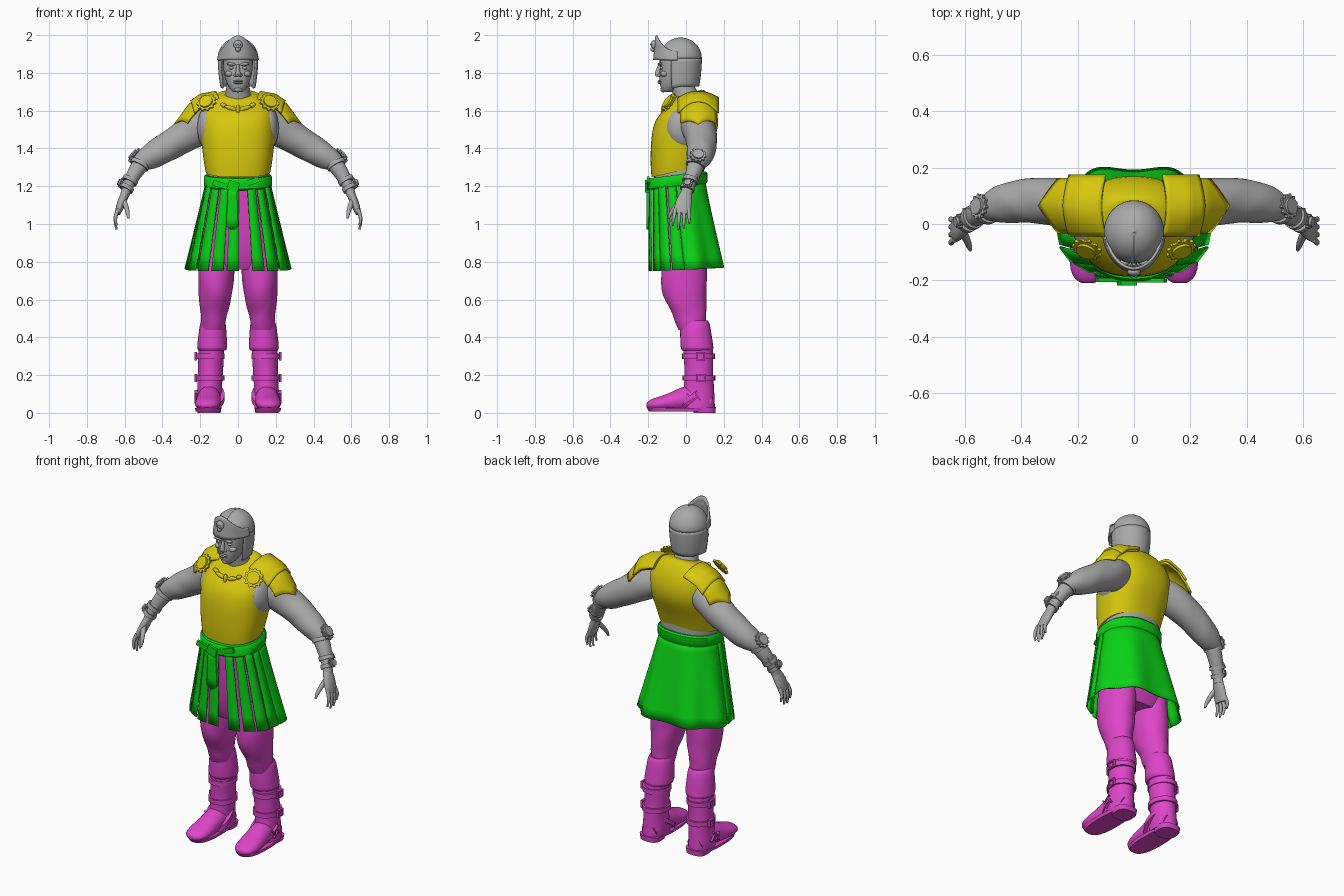
import bpy, bmesh, math
from math import sin, cos, pi, radians
from mathutils import Vector, Matrix

if "Cube" in bpy.data.objects:
    bpy.data.objects.remove(bpy.data.objects["Cube"])


def material(name, rgb):
    m = bpy.data.materials.new(name)
    m.use_nodes = True
    m.diffuse_color = (*rgb, 1)
    m.node_tree.nodes["Principled BSDF"].inputs["Base Color"].default_value = (*rgb, 1)
    return m


GREY = material("pale grey", (0.4, 0.4, 0.4))
GOLD = material("yellow", (0.68, 0.58, 0.004))
GREEN = material("green", (0.003, 0.65, 0.008))
PINK = material("magenta", (0.72, 0.06, 0.58))
made = []


def finish(name, bm, mat, mirror=False, sub=0, solid=0):
    bmesh.ops.recalc_face_normals(bm, faces=bm.faces)
    me = bpy.data.meshes.new(name)
    bm.to_mesh(me)
    bm.free()
    me.materials.append(mat)
    ob = bpy.data.objects.new(name, me)
    bpy.context.collection.objects.link(ob)
    if solid:
        ob.modifiers.new("Thickness", "SOLIDIFY").thickness = solid
    if mirror:
        ob.modifiers.new("Mirror", "MIRROR")
    if sub:
        ob.modifiers.new("Smooth", "SUBSURF").levels = sub
        ob.modifiers["Smooth"].render_levels = sub
    made.append(ob)
    return ob


def oval(a, p=2.0):
    c, s = cos(a), sin(a)
    return math.copysign(abs(c) ** (2 / p), c), math.copysign(abs(s) ** (2 / p), s)


def loft(name, mat, rings, ref=None, p=2.0, n=24, wrinkle=0, mirror=False, sub=1):
    """Skin rings (x, y, z, half width, half depth, tilt); with ref they follow the path."""
    bm = bmesh.new()
    crease = bm.edges.layers.float.new("crease_edge")
    mids = [Vector(r[:3]) for r in rings]
    loops = []
    for i, r in enumerate(rings):
        u, v = Vector((1, 0, 0)), Vector((0, 1, r[5] if len(r) > 5 else 0))
        if ref:
            t = (mids[min(i + 1, len(mids) - 1)] - mids[max(i - 1, 0)]).normalized()
            v = Vector(ref)
            v = (v - t * v.dot(t)).normalized()
            u = v.cross(t)
        loop = []
        for k in range(n):
            c, s = oval(2 * pi * k / n, p)
            f = 1 + wrinkle * sin(3 * 2 * pi * k / n + 2.4 * i) * (0 < i < len(rings) - 1)
            loop.append(bm.verts.new(mids[i] + u * (r[3] * c * f) + v * (r[4] * s * f)))
        loops.append(loop)
    for a, b in zip(loops, loops[1:]):
        for k in range(n):
            bm.faces.new((a[k], a[(k + 1) % n], b[(k + 1) % n], b[k]))
    for loop in (loops[0], loops[-1]):
        for e in bm.faces.new(loop).edges:
            e[crease] = 1
    return finish(name, bm, mat, mirror, sub)


def sheet(name, mat, fn, nu, nv, solid=0.008, mirror=False):
    """Surface from fn(u, v) with both parameters running from 0 to 1."""
    bm = bmesh.new()
    g = [[bm.verts.new(fn(i / nu, j / nv)) for j in range(nv + 1)] for i in range(nu + 1)]
    for i in range(nu):
        for j in range(nv):
            bm.faces.new((g[i][j], g[i + 1][j], g[i + 1][j + 1], g[i][j + 1]))
    return finish(name, bm, mat, mirror, 0, solid)


def ball(name, mat, at, size, rot=(0, 0, 0), mirror=False):
    bm = bmesh.new()
    bmesh.ops.create_uvsphere(bm, u_segments=20, v_segments=12, radius=1)
    turn = Matrix.Rotation(rot[2], 4, "Z") @ Matrix.Rotation(rot[1], 4, "Y") @ Matrix.Rotation(rot[0], 4, "X")
    bm.transform(Matrix.Translation(at) @ turn @ Matrix.Diagonal((*size, 1)))
    return finish(name, bm, mat, mirror)


def box(name, mat, at, size, rot=0, axis="Y", mirror=False):
    bm = bmesh.new()
    bmesh.ops.create_cube(bm, size=1)
    bm.transform(Matrix.Translation(at) @ Matrix.Rotation(rot, 4, axis) @ Matrix.Diagonal((*size, 1)))
    return finish(name, bm, mat, mirror)


def rosette(name, mat, at, facing, r):
    """Toothed disc with a raised round centre, on both sides."""
    bm = bmesh.new()
    for count, radius, tooth, h in ((44, r, 0.84, 0.012), (28, r * 0.66, 1, 0.022)):
        ring = [bm.verts.new((radius * (tooth if k % 4 < 2 else 1) * cos(2 * pi * k / count),
                              radius * (tooth if k % 4 < 2 else 1) * sin(2 * pi * k / count), 0)) for k in range(count)]
        face = bm.faces.new(ring)
        out = bmesh.ops.extrude_face_region(bm, geom=[face])["geom"]
        bmesh.ops.translate(bm, vec=(0, 0, h), verts=[g for g in out if isinstance(g, bmesh.types.BMVert)])
    bm.transform(Matrix.Translation(at) @ Vector(facing).to_track_quat("Z", "Y").to_matrix().to_4x4())
    return finish(name, bm, mat, True)


# Trousers
loft("hips", PINK, [(0, -.04, 1.23, .155, .13), (0, -.03, 1.1, .17, .14), (0, -.015, .95, .19, .145),
                    (0, -.01, .82, .195, .13), (0, -.01, .76, .16, .1)], p=2.4)
loft("trouser_leg", PINK, [(.11, -.01, .9, .09, .12), (.113, -.01, .76, .098, .122), (.118, -.012, .69, .095, .123),
     (.12, -.008, .62, .088, .118), (.124, .008, .56, .08, .1), (.128, .02, .52, .068, .088),
     (.13, .025, .48, .066, .085), (.13, .03, .44, .06, .07)], wrinkle=.035, mirror=True)
# Boots
loft("boot_cuff", PINK, [(.132, .045, .49, .058, .07), (.133, .048, .475, .07, .08), (.135, .052, .41, .075, .084),
     (.137, .06, .335, .084, .09), (.137, .06, .33, .07, .08)], mirror=True)
loft("boot_shaft", PINK, [(.14, .062, .36, .066, .078), (.143, .066, .29, .07, .08), (.145, .067, .24, .066, .075),
     (.148, .069, .18, .068, .078), (.15, .068, .13, .064, .08), (.152, .066, .07, .068, .088),
     (.153, .064, .02, .067, .09)], wrinkle=.02, mirror=True)
loft("boot_foot", PINK, [(.152, .13, .05, .05, .045), (.152, .06, .075, .062, .07), (.153, 0, .078, .062, .07),
     (.157, -.06, .06, .066, .053), (.16, -.12, .05, .07, .042), (.163, -.17, .044, .064, .034),
     (.164, -.2, .04, .045, .022), (.164, -.21, .04, .02, .01)], ref=(0, 0, 1), mirror=True)
loft("boot_sole", PINK, [(.158, -.03, .008, .066, .165), (.158, -.03, .026, .07, .178)], p=2.6, mirror=True, sub=0)
loft("boot_heel", PINK, [(.153, .098, 0, .06, .058), (.153, .098, .03, .066, .06)], p=3, mirror=True, sub=0)
for i, (y, z, tilt) in enumerate(((.066, .3, 0), (.069, .185, 0), (.03, .085, .7))):
    loft(f"boot_strap_{i}", PINK, [(.147, y, z - .014, .076, .087, tilt), (.147, y, z + .014, .076, .087, tilt)],
         mirror=True, sub=0)
    bx = .224 if i < 2 else .222
    for s in (-1, 1):
        box(f"buckle_side_{i}", PINK, (bx, y + .01 + s * .02, z), (.014, .008, .044), tilt, "X", True)
        box(f"buckle_bar_{i}", PINK, (bx, y + .01, z + s * .018), (.014, .044, .008), tilt, "X", True)


# Skirt: a point at angle phi from the front, t from belt to hem
def skirt(phi, t, out=0.0):
    s, c = oval(phi, 2.3)[::-1]
    rx, ry, cy = .168 + .107 * t + out, .147 + .055 * t + out, -.047 + .05 * t
    return Vector((rx * s, cy - ry * c, 1.235 - (.485 - .02 * (1 - cos(phi)) / 2) * t))


def strip(phi, width, out):
    def fn(u, v):
        p = skirt(phi, u, out)
        side = skirt(phi + .05, u) - skirt(phi - .05, u)
        side.z = 0
        return p + side.normalized() * ((v - .5) * width * (.62 + .38 * u))
    return fn


for i, deg in enumerate((0, 20, 40, 60, 80)):
    for s in ((1, -1) if deg else (1,)):
        sheet(f"skirt_strip_{i}", GREEN, strip(radians(deg * s) - .07 * (deg == 0), .066, .004 * (i % 2)), 6, 2)


def back_cloth(u, v):
    phi = radians(88 + 184 * v)
    return skirt(phi, u, .012 * u * sin(v * 22))


sheet("skirt_back", GREEN, back_cloth, 8, 60)
# Belt with knot and hanging end
loft("belt", GREEN, [(0, -.045, z, .172 + w, .15 + w, .12) for z, w in
                     ((1.195, 0), (1.205, .008), (1.25, .008), (1.26, 0))], p=2.3, n=40, sub=0)
box("belt_knot", GREEN, (-.025, -.205, 1.2), (.06, .025, .05), .3)
box("belt_wrap_left", GREEN, (.05, -.2, 1.215), (.13, .014, .03), -.35)
box("belt_wrap_right", GREEN, (-.085, -.198, 1.205), (.1, .014, .03), .3)
sheet("belt_end", GREEN, lambda u, v: Vector((-.03 + (v - .5) * (.045 + .02 * u), -.21, 1.2 - u * .21 - .02 * sin(pi * v) * u)),
      4, 6, .012)

# Shirt and breastplate
loft("shirt_waist", GREY, [(0, -.04, 1.2, .165, .135), (0, -.035, 1.29, .165, .13), (0, -.03, 1.4, .17, .13)], p=2.3)
loft("breastplate", GOLD, [(0, -.045, 1.278, .172, .138, .22), (0, -.04, 1.33, .182, .148, .17),
     (0, -.028, 1.4, .19, .16, .1), (0, -.008, 1.48, .2, .175, .03), (0, .003, 1.55, .2, .17, 0),
     (0, .02, 1.61, .19, .14, .05), (0, .02, 1.655, .158, .108, .2), (0, .015, 1.685, .115, .085, .3),
     (0, .012, 1.69, .09, .07, .3)], p=2.4, n=40)
ball("sleeve_opening", GREY, (.16, -.005, 1.51), (.058, .1, .11), mirror=True)
rosette("chest_rosette", GOLD, (.165, -.085, 1.64), (.3, -.75, .55), .055)
ball("chest_crest_body", GOLD, (0, -.118, 1.605), (.012, .014, .028))
ball("chest_crest_wing", GOLD, (.036, -.112, 1.613), (.036, .012, .012), (0, -.3, 0), True)
ball("chest_crest_ring", GOLD, (.075, -.1, 1.628), (.02, .012, .012), (0, -.5, 0), True)
loft("chest_crest_tail", GOLD, [(0, -.14, 1.55, .003, .006), (0, -.122, 1.6, .01, .008)], n=8, sub=0)

# Shoulder guards in two overlapping layers
SPINE = [Vector((.115, 0, 1.693)), Vector((.2, 0, 1.678)), Vector((.262, 0, 1.635)), Vector((.34, 0, 1.528))]


def guard(reach, point, lift):
    def fn(u, v):
        w = 2 * v - 1
        t = u * reach * (1 - point * abs(w)) * 3
        k = min(int(t), 2)
        p = SPINE[k].lerp(SPINE[k + 1], t - k)
        p += Vector((-.012 * w * w, .065 + (.098 + lift) * w, lift - (.035 + .035 * u) * w * w))
        return p
    return fn


sheet("shoulder_guard_lower", GOLD, guard(1, .24, 0), 12, 12, .012, True)
sheet("shoulder_guard_upper", GOLD, guard(.62, .08, .012), 9, 12, .012, True)

# Sleeves, forearms and hands
loft("sleeve", GREY, [(.15, .045, 1.53, .09, .09), (.22, .07, 1.505, .095, .092), (.28, .08, 1.465, .087, .086),
     (.34, .084, 1.43, .08, .082), (.39, .082, 1.4, .077, .078), (.43, .078, 1.375, .074, .075),
     (.475, .07, 1.35, .066, .068), (.51, .06, 1.33, .052, .054), (.53, .055, 1.315, .04, .042)],
     ref=(0, 1, 0), wrinkle=.045, mirror=True)
loft("forearm", GREY, [(.5, .06, 1.335, .045, .045), (.535, .045, 1.29, .044, .045), (.57, .025, 1.23, .034, .036),
     (.592, .005, 1.18, .026, .03), (.6, 0, 1.15, .024, .032)], ref=(0, 1, 0), mirror=True)
for i, (x, y, z, r) in enumerate(((.52, .052, 1.315, .053), (.572, .023, 1.23, .043), (.59, .008, 1.19, .039))):
    loft(f"bracer_band_{i}", GREY, [(x - .005, y + .003, z + .009, r, r), (x + .005, y - .003, z - .009, r, r)],
         ref=(0, 1, 0), mirror=True, sub=0)
box("bracer_plate", GREY, (.573, .035, 1.265), (.016, .045, .1), -.6, mirror=True)
rosette("elbow_rosette", GREY, (.545, .062, 1.36), (.75, .1, .6), .045)
rosette("wrist_rosette", GREY, (.615, .01, 1.215), (.9, -.1, .4), .026)
loft("palm", GREY, [(.595, .002, 1.165, .022, .03), (.61, -.008, 1.13, .024, .042), (.628, -.018, 1.085, .021, .046),
     (.637, -.022, 1.055, .015, .043)], ref=(0, 1, 0), mirror=True)
for i in range(4):
    y, low = -.055 + .023 * i, (.99, .97, .975, 1.0)[i]
    loft(f"finger_{i}", GREY, [(.634, y, 1.08, .011, .011), (.65, y * 1.15, 1.04, .0105, .011),
         (.65, y * 1.25, low + .03, .009, .009), (.643, y * 1.25, low, .005, .005)], ref=(0, 1, 0), n=10, mirror=True)
loft("thumb", GREY, [(.605, -.03, 1.125, .014, .016), (.59, -.062, 1.085, .013, .014), (.583, -.083, 1.055, .011, .011),
     (.58, -.092, 1.03, .006, .006)], ref=(1, 0, 0), n=10, mirror=True)

# Neck and face
loft("neck", GREY, [(0, .015, 1.64, .085, .075, .3), (0, 0, 1.68, .068, .066, .2), (0, -.02, 1.73, .06, .062),
                    (0, -.03, 1.8, .06, .06)])
loft("face", GREY, [(0, -.098, 1.698, .024, .024), (0, -.09, 1.71, .04, .042), (0, -.075, 1.74, .058, .064),
     (0, -.062, 1.775, .07, .079), (0, -.058, 1.81, .077, .082), (0, -.058, 1.84, .079, .08),
     (0, -.055, 1.88, .08, .088), (0, -.05, 1.92, .07, .08)], p=2.2)
loft("nose", GREY, [(0, -.138, 1.845, .008, .01), (0, -.147, 1.815, .01, .012), (0, -.153, 1.79, .016, .017),
                    (0, -.145, 1.78, .014, .012)], n=12)
ball("nostril", GREY, (.014, -.142, 1.787), (.009, .01, .008), mirror=True)
ball("brow", GREY, (.034, -.136, 1.846), (.028, .012, .008), (0, -.1, -.3), True)
ball("eye", GREY, (.034, -.128, 1.826), (.015, .011, .008), mirror=True)
ball("cheekbone", GREY, (.046, -.115, 1.795), (.022, .022, .016), mirror=True)
for nm, z, r in (("upper_lip", 1.757, .005), ("lower_lip", 1.747, .006)):
    ball(nm, GREY, (0, -.138, z), (.024, .012, r))
ball("chin", GREY, (0, -.12, 1.713), (.022, .016, .016))

# Helmet: dome, neck and cheek guard, raised brow plate with badge
sheet("helmet_dome", GREY, lambda u, v: Vector((.107 * sin(u * pi / 2 + .001) * sin(2 * pi * v),
      -.028 - .112 * sin(u * pi / 2 + .001) * cos(2 * pi * v), 1.875 + .112 * cos(u * pi / 2))), 12, 40, .006)


def helmet_side(u, v):
    phi = radians(62 + 236 * v)
    r = 1 - .13 * u * u
    front = max(0, cos(phi))
    return Vector((.107 * r * sin(phi), -.028 - .112 * (r + .06 * u * front) * cos(phi), 1.877 - (.15 + .02 * front) * u))


sheet("helmet_side", GREY, helmet_side, 8, 36, .008)


def brow_plate(u, v):
    phi = radians(-82 + 164 * v)
    c = cos(phi)
    return Vector(((.113 - .01 * u) * sin(phi), -.028 - (.118 + .028 * c - .012 * u * c) * c,
                   1.868 + u * (.045 + .085 * c ** 3)))


sheet("brow_plate", GREY, brow_plate, 6, 32, .01)
ball("badge_head", GREY, (0, -.17, 1.948), (.024, .016, .025))
ball("badge_jaw", GREY, (0, -.174, 1.925), (.014, .014, .014))
ball("badge_eye", GREY, (.009, -.186, 1.95), (.006, .004, .006), mirror=True)

# Smooth shading with crisp edges
bpy.ops.object.select_all(action="DESELECT")
for ob in made:
    ob.select_set(True)
bpy.context.view_layer.objects.active = made[0]
bpy.ops.object.shade_smooth_by_angle(angle=radians(40))
